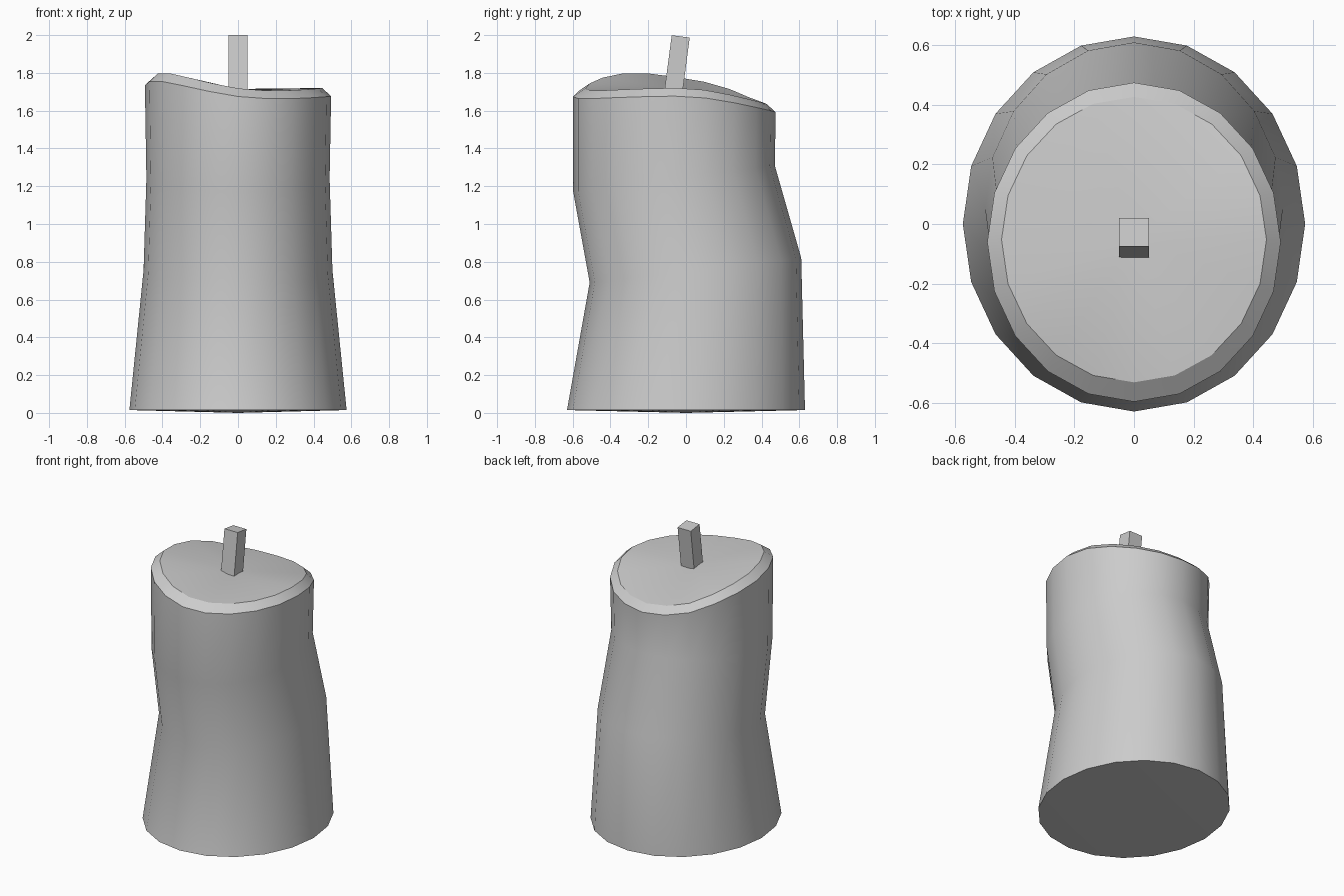
import bpy, bmesh, math
from mathutils import Matrix

if "Cube" in bpy.data.objects:
    bpy.data.objects.remove(bpy.data.objects["Cube"])

N = 20

def finish(bm, name, smooth=True):
    bmesh.ops.recalc_face_normals(bm, faces=bm.faces)
    me = bpy.data.meshes.new(name)
    bm.to_mesh(me)
    bm.free()
    ob = bpy.data.objects.new(name, me)
    bpy.context.collection.objects.link(ob)
    if smooth:
        bpy.ops.object.select_all(action='DESELECT')
        ob.select_set(True)
        bpy.context.view_layer.objects.active = ob
        bpy.ops.object.shade_smooth_by_angle(angle=math.radians(30))
    return ob

# Uneven melted rim height, one value per side, counter-clockwise from +x
rim = [1.72, 1.71, 1.685, 1.66, 1.643, 1.635, 1.645, 1.67, 1.715, 1.753,
       1.778, 1.797, 1.797, 1.775, 1.745, 1.718, 1.707, 1.707, 1.712, 1.717]

# Candle body rings: x radius, front y, back y, front z, back z
# (no heights means the ring follows the rim, lowered by the given drop)
rings = [
    (0.575, -0.63, 0.63, 0.015, 0.015),
    (0.50, -0.51, 0.61, 0.69, 0.82),
    (0.485, -0.597, 0.47, 1.17, 1.31),
    (0.493, -0.597, 0.475, None, 0.043),
    (0.445, -0.532, 0.427, None, 0.0),
]
bm = bmesh.new()
loops = []
for rx, y0, y1, z0, z1 in rings:
    loop = []
    for i in range(N):
        a = 2 * math.pi * i / N
        s = math.sin(a)
        y = (y0 + y1) / 2 + (y1 - y0) / 2 * s
        z = rim[i] - z1 if z0 is None else (z0 + z1) / 2 + (z1 - z0) / 2 * s
        loop.append(bm.verts.new((rx * math.cos(a), y, z)))
    loops.append(loop)
for lo, hi in zip(loops, loops[1:]):
    for i in range(N):
        j = (i + 1) % N
        bm.faces.new((lo[i], lo[j], hi[j], hi[i]))
# Slightly domed base and melted top
for loop, centre in ((loops[0], (0, 0, 0)), (loops[-1], (0, -0.053, 1.715))):
    c = bm.verts.new(centre)
    for i in range(N):
        bm.faces.new((loop[i], loop[(i + 1) % N], c))
finish(bm, "candle_body")

# Leaning square wick
length = 0.36
bm = bmesh.new()
bmesh.ops.create_cube(bm, size=1, matrix=(
    Matrix.Translation((0, -0.028, 1.993)) @ Matrix.Rotation(math.radians(-7.5), 4, 'X')
    @ Matrix.Translation((0, 0, -length / 2)) @ Matrix.Diagonal((0.1, 0.096, length, 1))))
finish(bm, "wick", smooth=False)
